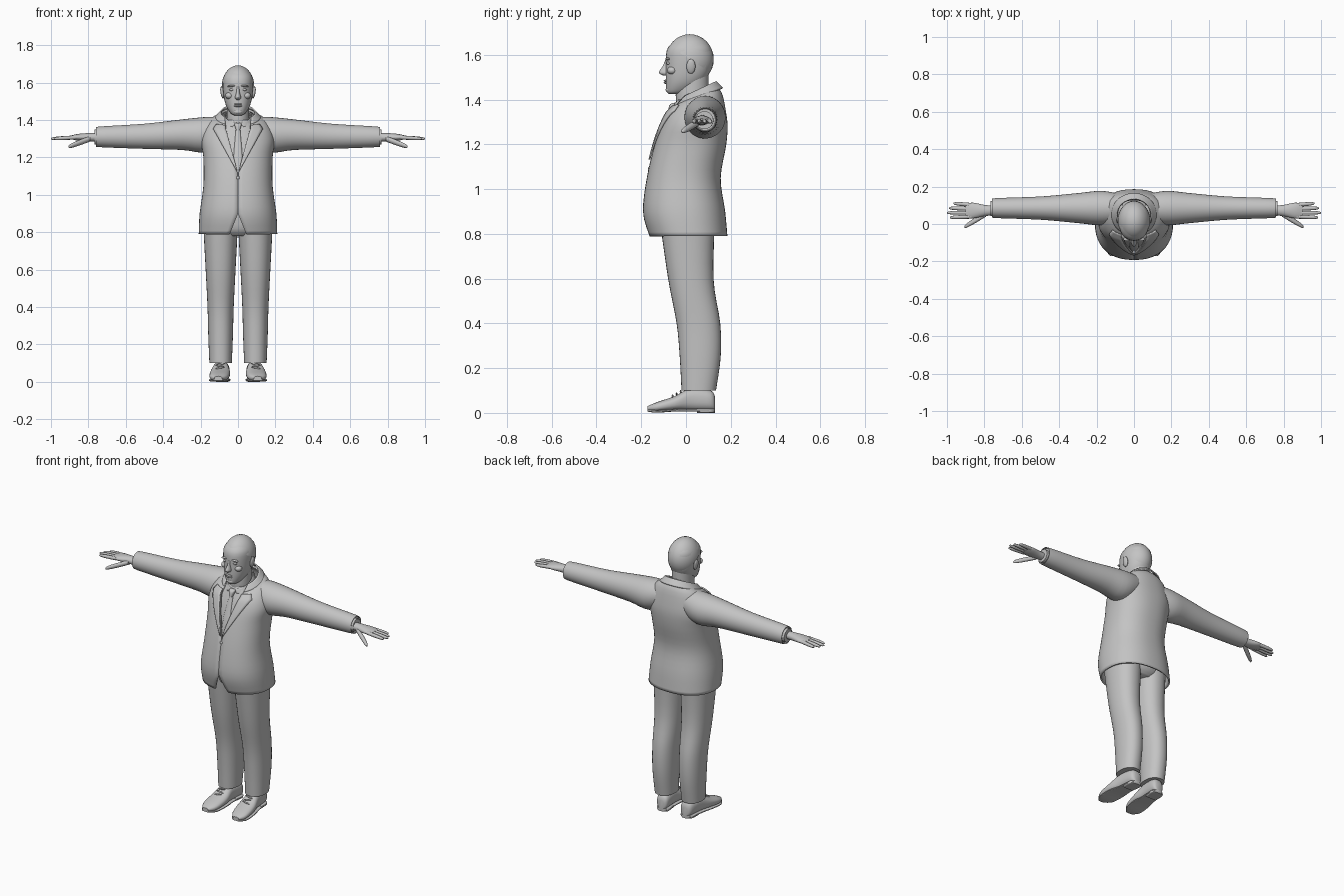
import bpy, bmesh, math
from mathutils import Matrix, Vector

cube = bpy.data.objects.get("Cube")
if cube:
    bpy.data.objects.remove(cube, do_unlink=True)

# One plain grey for the whole figure
grey = bpy.data.materials.new("plain_grey")
grey.use_nodes = True
colour = (.55, .55, .55, 1)
grey.diffuse_color = colour
grey.node_tree.nodes["Principled BSDF"].inputs["Base Color"].default_value = colour


def finish(name, bm, mirror=False, thickness=0):
    """Turn a bmesh into a smooth object, optionally mirrored and thickened."""
    bmesh.ops.recalc_face_normals(bm, faces=bm.faces)
    mesh = bpy.data.meshes.new(name)
    bm.to_mesh(mesh)
    bm.free()
    obj = bpy.data.objects.new(name, mesh)
    bpy.context.collection.objects.link(obj)
    mesh.materials.append(grey)
    bpy.ops.object.select_all(action='DESELECT')
    obj.select_set(True)
    bpy.context.view_layer.objects.active = obj
    bpy.ops.object.shade_smooth_by_angle(angle=math.pi / 4)
    if thickness:
        solid = obj.modifiers.new("thickness", 'SOLIDIFY')
        solid.thickness = thickness
        solid.offset = 0
    if mirror:
        obj.modifiers.new("mirror", 'MIRROR').use_mirror_merge = False


def follow(rule, along):
    return rule(along) if callable(rule) else rule


def sample(rows, steps, centre=0, gap=0, tilt=0):
    """Smooth the rows (along, radius, near, far) and add what the rules give."""
    rows = [Vector(row) for row in rows]
    smooth = []
    for i, (start, end) in enumerate(zip(rows, rows[1:])):
        before = rows[max(i - 1, 0)]
        after = rows[min(i + 2, len(rows) - 1)]
        enter, leave = (end - before) / 2, (after - start) / 2
        for j in range(steps):
            t = j / steps
            bend = 3 * (end - start) - 2 * enter - leave
            twist = 2 * (start - end) + enter + leave
            smooth.append(start + t * (enter + t * (bend + t * twist)))
    smooth.append(rows[-1])
    return [(*row, follow(centre, row[0]), follow(gap, row[0]), follow(tilt, row[0]))
            for row in smooth]


def power(value, square):
    return math.copysign(abs(value) ** (2 / square), value)


def ring_point(ring, angle, square, axis):
    along, radius, near, far, centre, gap, tilt = ring
    across = centre + radius * power(math.sin(angle), square)
    depth = -power(math.cos(angle), square)
    along += tilt * depth
    other = (near + far) / 2 + (far - near) / 2 * depth
    return {'x': (along, across, other),
            'y': (across, along, other),
            'z': (across, other, along)}[axis]


def angle_at(across, ring, square):
    return math.asin(min(across / ring[1], 1) ** (square / 2))


def skin(bm, grid, closed):
    lines = [[bm.verts.new(point) for point in line] for line in grid]
    for low, high in zip(lines, lines[1:]):
        for i in range(len(low) - (not closed)):
            j = (i + 1) % len(low)
            bm.faces.new((low[i], low[j], high[j], high[i]))
    return lines


def loft(name, rows, axis='z', square=2, sides=32, mirror=False, thickness=0, **rules):
    """Skin over the rings; a gap rule leaves the front open."""
    bm = bmesh.new()
    closed = "gap" not in rules
    grid = []
    for ring in sample(rows, 4, **rules):
        start = 0 if closed else angle_at(ring[5], ring, square)
        span = 2 * (math.pi - start)
        grid.append([ring_point(ring, start + span * i / sides, square, axis)
                     for i in range(sides + (not closed))])
    lines = skin(bm, grid, closed)
    if closed:
        bm.faces.new(lines[0])
        bm.faces.new(lines[-1])
    finish(name, bm, mirror, thickness)


def ball(name, place, size, mirror=False, turn=0, cut=None):
    """Ellipsoid, optionally keeping only the side a cutting direction points to."""
    bm = bmesh.new()
    bmesh.ops.create_uvsphere(bm, u_segments=32, v_segments=16, radius=1)
    bm.transform(Matrix.Translation(place) @ Matrix.Rotation(turn, 4, 'Y')
                 @ Matrix.Diagonal((*size, 1)))
    if cut:
        bmesh.ops.bisect_plane(bm, geom=bm.verts[:] + bm.edges[:] + bm.faces[:],
                               plane_co=place, plane_no=cut, clear_inner=True)
    finish(name, bm, mirror)


def finger(name, base, tip, radius):
    """Tapered tube with a rounded tip, laid along x."""
    base, tip = Vector(base), Vector(tip)
    reach = tip - base
    rows = []
    for t in (0, .3, .6, .85, .96, 1):
        middle = base + reach * t
        thick = radius * (.2 + .8 * math.sqrt(1 - t ** 5))
        rows.append((middle.x, thick, middle.z - thick, middle.z + thick))
    loft(name, rows, 'x', sides=12, mirror=True,
         centre=lambda x: base.y + reach.y * (x - base.x) / reach.x)


# Jacket body, open in a deep V at the chest and a small one at the hem
button_height = 1.11
hem_split = .9
jacket_square = 2.3


def front_opening(z):
    if z < hem_split:
        return (hem_split - z) * .4
    return min(max(z - button_height, 0) * .27, .066)


def shoulder_slope(z):
    return max(z - 1.34, 0) / 2


jacket = [(.79, .205, -.16, .18), (.9, .2, -.187, .17), (1.05, .18, -.17, .15),
          (1.2, .18, -.135, .175), (1.3, .19, -.1, .18), (1.39, .15, -.055, .16),
          (1.42, .09, -.035, .13)]
loft("jacket_body", jacket, square=jacket_square, sides=64, thickness=.01,
     gap=front_opening, tilt=shoulder_slope)
ball("jacket_button", (0, -.165, 1.09), (.01, .005, .01))

# Lapels lying on the jacket front, widening upward to a peak
bm = bmesh.new()
grid = []
peak = .85
for ring in sample(jacket, 8, gap=front_opening, tilt=shoulder_slope):
    rise = (ring[0] - button_height) / .28
    if 0 <= rise <= 1.01:
        width = .08 * min(rise, peak) - .12 * max(rise - peak, 0)
        line = []
        for i in range(5):
            angle = angle_at(ring[5] + width * i / 4, ring, jacket_square)
            point = ring_point(ring, angle, jacket_square, 'z')
            line.append(Vector(point) + Vector((0, -.01, .004)))
        grid.append(line)
skin(bm, grid, False)
finish("lapels", bm, mirror=True, thickness=.008)

# Jacket collar, shirt and shirt collar, the collars rising to the back
collar_slope = .04
loft("jacket_collar", [(1.41, .12, -.06, .163), (1.44, .09, -.035, .133)],
     thickness=.008, gap=.07, tilt=collar_slope)
loft("shirt", [(1.08, .14, -.138, .12), (1.2, .15, -.115, .13), (1.3, .15, -.085, .14),
               (1.4, .07, -.04, .1)], square=jacket_square)
loft("shirt_collar", [(1.4, .08, -.06, .11), (1.425, .068, -.048, .1)], thickness=.006,
     gap=lambda z: 1.43 - z, tilt=collar_slope)

# Tie
loft("tie", [(1.1, .022, -.148, -.1), (1.2, .024, -.126, -.1), (1.36, .011, -.07, -.04)],
     square=3)
loft("tie_knot", [(1.345, .01, -.08, -.04), (1.375, .019, -.074, -.03),
                  (1.385, .015, -.06, -.03)], square=3)

# Sleeves and shirt cuffs
loft("sleeves", [(.06, .07, 1.28, 1.418), (.17, .092, 1.227, 1.416),
                 (.3, .08, 1.24, 1.403), (.5, .062, 1.246, 1.38),
                 (.74, .053, 1.255, 1.365), (.748, .046, 1.262, 1.358)],
     'x', mirror=True, centre=.085)
loft("shirt_cuffs", [(.73, .041, 1.268, 1.348), (.766, .04, 1.268, 1.348)],
     'x', mirror=True, centre=.082)

# Hands
loft("palms", [(.75, .026, 1.285, 1.33), (.8, .03, 1.285, 1.33), (.86, .042, 1.29, 1.325),
               (.9, .036, 1.3, 1.315)], 'x', mirror=True, centre=.072)
tips = {"little": .965, "ring": .99, "middle": 1, "index": .985}
for i, (name, reach) in enumerate(tips.items()):
    finger(name + "_fingers", (.87, .102 - .021 * i, 1.307), (reach, .11 - .025 * i, 1.3), .0105)
finger("thumbs", (.79, .055, 1.3), (.907, -.016, 1.257), .015)

# Trousers
loft("trouser_legs", [(.1, .06, -.02, .134), (.25, .066, -.028, .155),
                      (.4, .07, -.042, .153), (.6, .08, -.08, .123),
                      (.88, .095, -.12, .13)], square=2.2, mirror=True, centre=.093)
loft("trouser_seat", [(.78, .12, -.08, .1), (.82, .17, -.11, .13), (.92, .17, -.12, .13)])


# Shoes, splayed a little, with soles, heels and laces
def splay(y):
    return .092 - .08 * y


shoe = [(-.172, .02, .01, .03), (-.13, .048, .005, .048), (-.05, .054, .01, .075),
        (.02, .043, .01, .11), (.11, .038, .01, .1), (.13, .02, .01, .07)]
loft("shoes", shoe, 'y', square=2.4, mirror=True, centre=splay)
loft("shoe_soles", [(y, radius + .002, low - .004, low + .007) for y, radius, low, high in shoe],
     'y', square=4, mirror=True, centre=splay)
loft("shoe_heels", [(.05, .038, 0, .02), (.11, .04, 0, .02), (.13, .02, 0, .02)],
     'y', square=5, mirror=True, centre=splay)
for i in range(3):
    y = .018 * i - .06
    ball("shoe_lace", (splay(y), y, .075 + .01 * i), (.025, .004, .005),
         mirror=True, turn=.2 * (-1) ** i)

# Neck, head and hair cut along a sloping hairline
loft("neck", [(1.35, .064, -.035, .1), (1.42, .06, -.046, .1), (1.52, .06, -.03, .1)])
loft("head", [(1.425, .02, -.076, -.03), (1.437, .04, -.087, .02), (1.48, .065, -.09, .08),
              (1.54, .078, -.09, .112), (1.62, .08, -.086, .115), (1.66, .058, -.055, .088)],
     square=2.2)
ball("hair", (0, .017, 1.58), (.087, .107, .112), cut=(0, .5, .8))

# Face
loft("nose", [(1.58, .009, -.091, -.06), (1.55, .009, -.104, -.06), (1.52, .016, -.121, -.06),
              (1.507, .009, -.1, -.06)], sides=16)
ball("brows", (.034, -.081, 1.582), (.023, .011, .006), mirror=True, turn=.1)
ball("eyes", (.033, -.077, 1.562), (.014, .01, .007), mirror=True)
ball("cheekbones", (.046, -.062, 1.53), (.022, .022, .018), mirror=True)
for name, height in (("upper_lip", 1.484), ("lower_lip", 1.475)):
    ball(name, (0, -.09, height), (.022, .01, .005))
ball("chin", (0, -.077, 1.444), (.024, .014, .014))
ball("ears", (.084, .022, 1.548), (.01, .02, .033), mirror=True, turn=.15)
